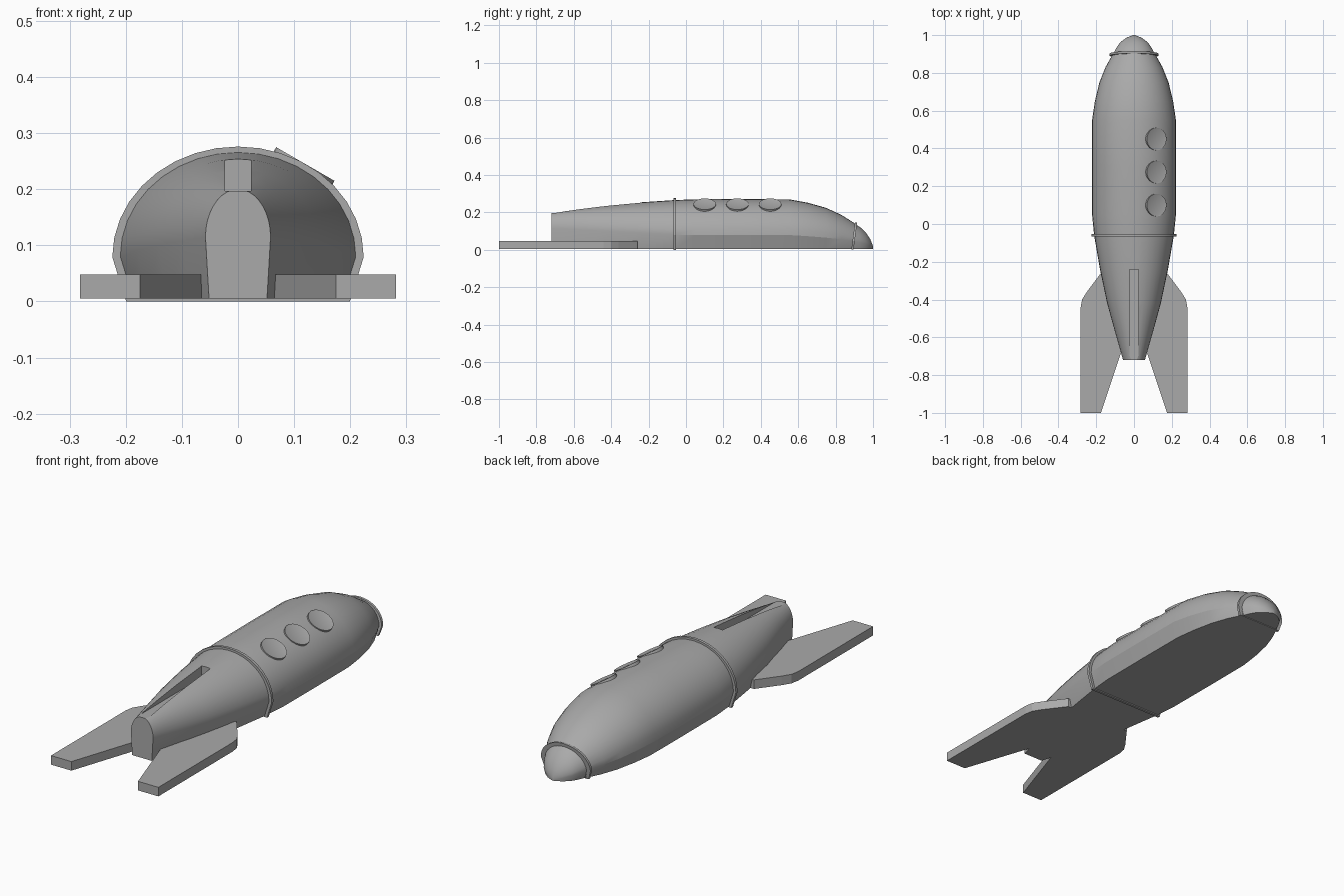
import bpy, bmesh, math
from mathutils import Matrix

if "Cube" in bpy.data.objects:
    bpy.data.objects.remove(bpy.data.objects["Cube"])

grey = bpy.data.materials.new("plain grey")
grey.use_nodes = True
grey.diffuse_color = (0.4, 0.4, 0.4, 1)
grey.node_tree.nodes["Principled BSDF"].inputs["Base Color"].default_value = (0.4, 0.4, 0.4, 1)

ARC = 18
FLOOR = 0.005


def finish(name, bm, angle=22):
    bmesh.ops.recalc_face_normals(bm, faces=bm.faces)
    mesh = bpy.data.meshes.new(name)
    bm.to_mesh(mesh)
    bm.free()
    mesh.materials.append(grey)
    obj = bpy.data.objects.new(name, mesh)
    bpy.context.collection.objects.link(obj)
    bpy.ops.object.select_all(action='DESELECT')
    obj.select_set(True)
    bpy.context.view_layer.objects.active = obj
    if angle:
        bpy.ops.object.shade_smooth_by_angle(angle=math.radians(angle))
    return obj


def section(y, w, mid, top, floor=FLOOR, tilt=0):
    """Arch with tapered lower sides and a flat base."""
    pts = [(w * 0.89, floor)]
    for i in range(ARC + 1):
        a = math.pi * i / ARC
        pts.append((w * math.cos(a), mid + (top - mid) * math.sin(a)))
    pts.append((-w * 0.89, floor))
    return [(x, y + tilt * z, z) for x, z in pts]


def loft(name, sections, angle=22):
    bm = bmesh.new()
    rows = [[bm.verts.new(p) for p in s] for s in sections]
    n = len(rows[0])
    for a, b in zip(rows, rows[1:]):
        for i in range(n):
            j = (i + 1) % n
            bm.faces.new((a[i], a[j], b[j], b[i]))
    bm.faces.new(rows[0])
    bm.faces.new(rows[-1])
    return finish(name, bm, angle)


def prism(name, outline, z0, z1):
    bm = bmesh.new()
    face = bm.faces.new([bm.verts.new((x, y, z0)) for x, y in outline])
    up = bmesh.ops.extrude_face_region(bm, geom=[face])["geom"]
    bmesh.ops.translate(bm, vec=(0, 0, z1 - z0),
                        verts=[v for v in up if isinstance(v, bmesh.types.BMVert)])
    return finish(name, bm, 0)


# Hull: y, half width, height of widest line, top height
hull = loft("hull", [section(*s) for s in (
    (-0.72, 0.058, 0.115, 0.2), (-0.58, 0.098, 0.108, 0.219),
    (-0.42, 0.142, 0.1, 0.237), (-0.24, 0.18, 0.09, 0.254),
    (-0.06, 0.211, 0.08, 0.266), (0.05, 0.222, 0.079, 0.27),
    (0.3, 0.223, 0.079, 0.271), (0.55, 0.222, 0.079, 0.27),
    (0.65, 0.207, 0.073, 0.252), (0.75, 0.183, 0.065, 0.224),
    (0.83, 0.151, 0.056, 0.187), (0.9, 0.112, 0.046, 0.143))])

# Rounded nose cap
loft("nose_cap", [section(*s) for s in (
    (0.9, 0.11, 0.046, 0.14), (0.93, 0.095, 0.04, 0.122),
    (0.96, 0.075, 0.032, 0.095), (0.985, 0.042, 0.022, 0.058),
    (1.0, 0.006, 0.01, 0.02))], 30)

# Raised bands
loft("body_band", [section(y, 0.224, 0.079, 0.276, 0.0) for y in (-0.067, -0.054)])
loft("nose_band", [section(y, 0.13, 0.047, 0.147, 0.002, 0.13) for y in (0.884, 0.896)])

# Slot along the top of the tail
cutter = prism("slot_cutter", [(-0.023, -0.8), (0.023, -0.8),
                               (0.023, -0.24), (-0.023, -0.24)], 0.197, 0.4)
cutter.hide_render = True
bpy.context.view_layer.objects.active = hull
cut = hull.modifiers.new("slot", 'BOOLEAN')
cut.operation = 'DIFFERENCE'
cut.solver = 'EXACT'
cut.object = cutter
while hull.modifiers[0] != cut:
    bpy.ops.object.modifier_move_up(modifier="slot")
bpy.ops.object.modifier_apply(modifier="slot")
bpy.data.objects.remove(cutter)

# Flat swept fins
for side, name in ((1, "left_fin"), (-1, "right_fin")):
    prism(name, [(side * x, y) for x, y in (
        (0.03, -0.55), (0.12, -0.26), (0.175, -0.26), (0.25, -0.36), (0.275, -0.4),
        (0.282, -0.44), (0.282, -1), (0.175, -1), (0.068, -0.68))], FLOOR, 0.048)

# Round windows on the left shoulder
for i, y in enumerate((0.1, 0.275, 0.45)):
    bm = bmesh.new()
    bmesh.ops.create_cone(bm, cap_ends=True, segments=24, radius1=0.06,
                          radius2=0.06, depth=0.016)
    lid = [f for f in bm.faces if f.normal.z > 0.9]
    bmesh.ops.inset_region(bm, faces=lid, thickness=0.006)
    bmesh.ops.translate(bm, vec=(0, 0, -0.002), verts=lid[0].verts)
    bm.transform(Matrix.Translation((0.116, y, 0.238))
                 @ Matrix.Rotation(math.radians(30), 4, 'Y'))
    finish("window_%d" % (i + 1), bm, 30)
